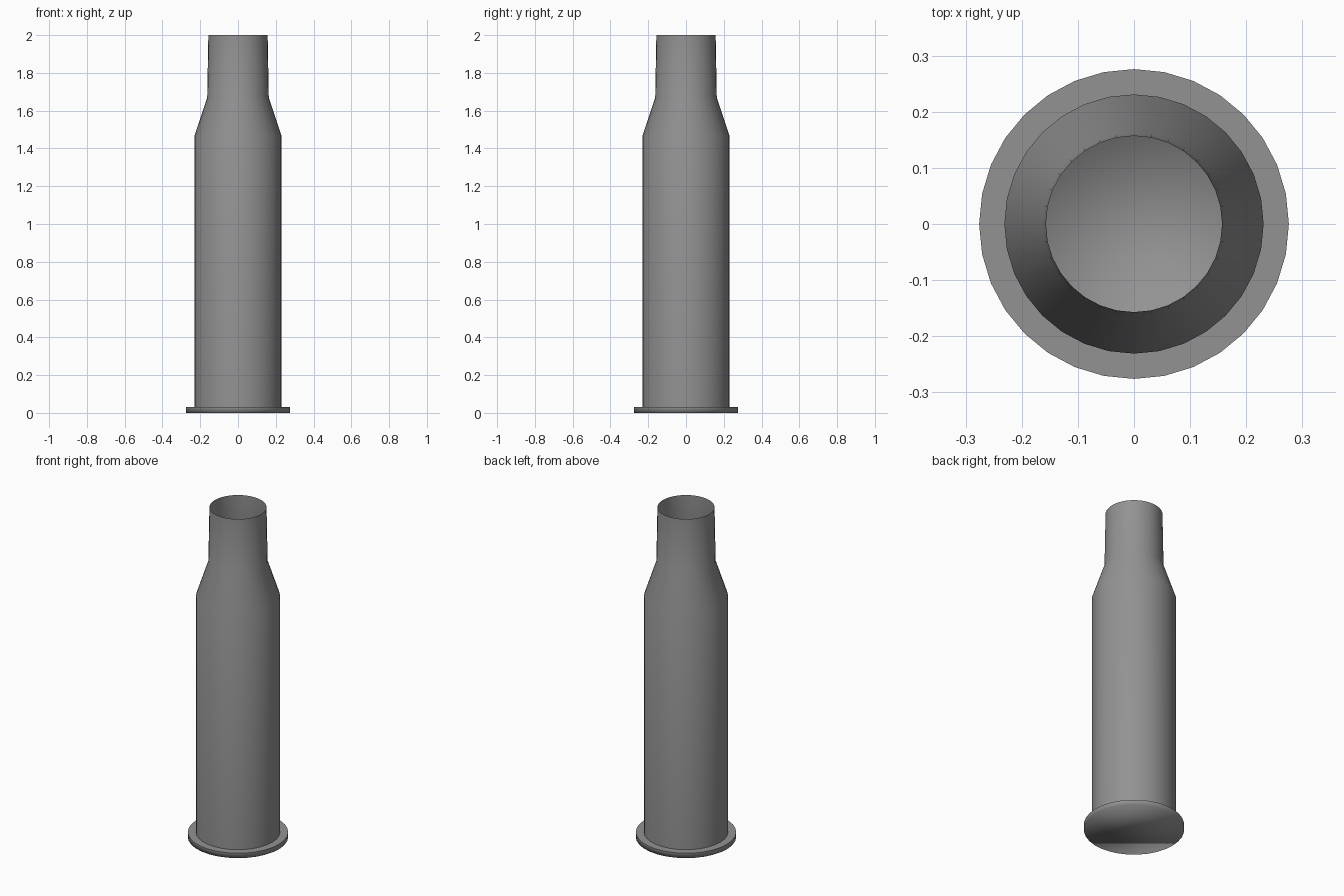
import bpy
import bmesh
from math import cos, sin, tau

cube = bpy.data.objects.get("Cube")
if cube:
    bpy.data.objects.remove(cube, do_unlink=True)

SIDES = 32

# Plain metal grey
metal = bpy.data.materials.new("metal_grey")
metal.use_nodes = True
grey = (0.29, 0.29, 0.29, 1)
metal.diffuse_color = grey
metal.node_tree.nodes["Principled BSDF"].inputs["Base Color"].default_value = grey


def add_ring(bm, radius, z):
    return [bm.verts.new((radius * cos(tau * i / SIDES), radius * sin(tau * i / SIDES), z))
            for i in range(SIDES)]


# Profile from base rim to open mouth: radius, height
profile = [
    (0.276, 0.0),    # rim underside
    (0.276, 0.03),   # rim top
    (0.231, 0.03),   # foot of the body
    (0.231, 1.465),  # start of the shoulder
    (0.163, 1.67),   # start of the neck
    (0.157, 2.0),    # mouth
]
sharp_rings = (1, 2)

bm = bmesh.new()
rings = [add_ring(bm, r, z) for r, z in profile]
bm.faces.new(reversed(rings[0]))  # closed base
for low, high in zip(rings, rings[1:]):
    for i in range(SIDES):
        j = (i + 1) % SIDES
        bm.faces.new((low[i], low[j], high[j], high[i]))

# Smooth surface, with crisp edges around the rim top
for face in bm.faces:
    face.smooth = True
for k in sharp_rings:
    for i in range(SIDES):
        bm.edges.get((rings[k][i], rings[k][(i + 1) % SIDES])).smooth = False

mesh = bpy.data.meshes.new("casing")
bm.to_mesh(mesh)
bm.free()
mesh.materials.append(metal)
casing = bpy.data.objects.new("casing", mesh)
bpy.context.collection.objects.link(casing)
